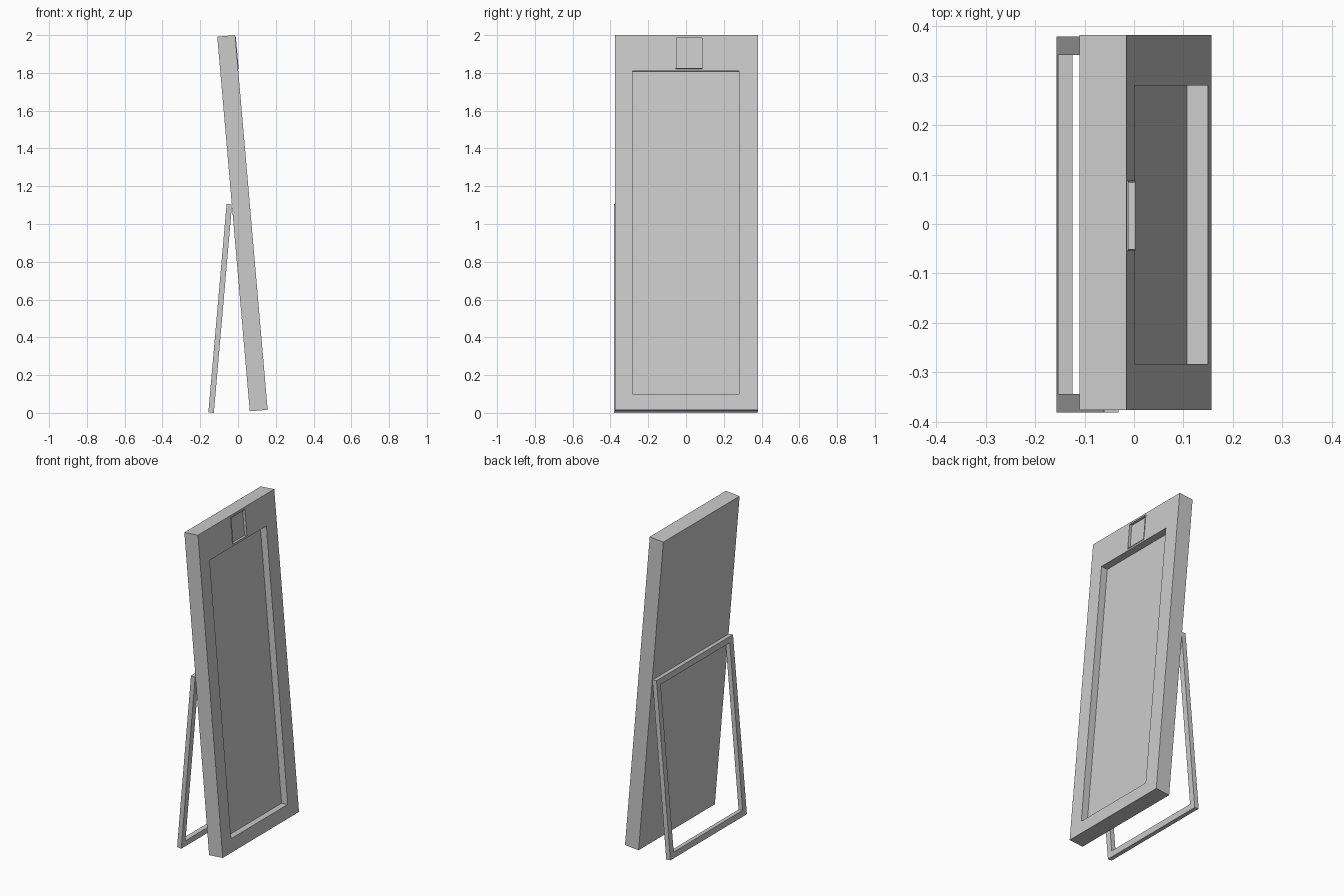
import bpy, math
from mathutils import Matrix

if "Cube" in bpy.data.objects:
    bpy.data.objects.remove(bpy.data.objects["Cube"])


def make(name, verts, faces, mat):
    me = bpy.data.meshes.new(name)
    me.from_pydata([mat @ Matrix.Translation(v).translation for v in verts], [], faces)
    me.update()
    ob = bpy.data.objects.new(name, me)
    bpy.context.collection.objects.link(ob)
    return ob


def rect(x, y0, y1, z0, z1):
    return [(x, y0, z0), (x, y1, z0), (x, y1, z1), (x, y0, z1)]


def box(name, x0, x1, r, mat):
    faces = [(3, 2, 1, 0), (4, 5, 6, 7)]
    faces += [(i, (i + 1) % 4, (i + 1) % 4 + 4, i + 4) for i in range(4)]
    return make(name, rect(x0, *r) + rect(x1, *r), faces, mat)


def ring(name, x0, x1, r, t, mat):
    """Rectangular frame of bar width t."""
    inner = (r[0] + t, r[1] - t, r[2] + t, r[3] - t)
    verts = rect(x0, *r) + rect(x1, *r) + rect(x0, *inner) + rect(x1, *inner)
    faces = []
    for i in range(4):
        j = (i + 1) % 4
        faces += [(i, j, j + 4, i + 4), (i + 4, j + 4, j + 12, i + 12),
                  (i + 12, j + 12, j + 8, i + 8), (i + 8, j + 8, j, i)]
    return make(name, verts, faces, mat)


tilt = math.radians(4.96)
# local origin: lower front edge of the panel, x = outward normal, z = up the face
lean = Matrix.Translation((0.157, 0, 0.0165)) @ Matrix.Rotation(-tilt, 4, 'Y')

# leaning panel with a large screen recess and a small square recess
panel = box("panel", -0.095, 0, (-0.376, 0.382, 0, 1.991), lean)
screen = (-0.283, 0.28, 0.084, 1.801)
window = (-0.055, 0.088, 1.812, 1.980)
for r, depth in ((screen, 0.043), (window, 0.013)):
    cutter = box("recess_cutter", -depth, 0.05, r, lean)
    cutter.hide_render = True
    mod = panel.modifiers.new("recess", 'BOOLEAN')
    mod.operation = 'DIFFERENCE'
    mod.solver = 'EXACT'
    mod.object = cutter
    bpy.context.view_layer.objects.active = panel
    bpy.ops.object.modifier_apply(modifier=mod.name)
    bpy.data.objects.remove(cutter)

# thin raised rim around the small recess
ring("window_rim", -0.013, 0.003, window, 0.004, lean)

# rear support frame, leaning the other way
prop = Matrix.Translation((-0.128, 0, 0)) @ Matrix.Rotation(math.radians(5), 4, 'Y')
ring("rear_stand", -0.029, 0, (-0.381, 0.379, 0, 1.108), 0.037, prop)
